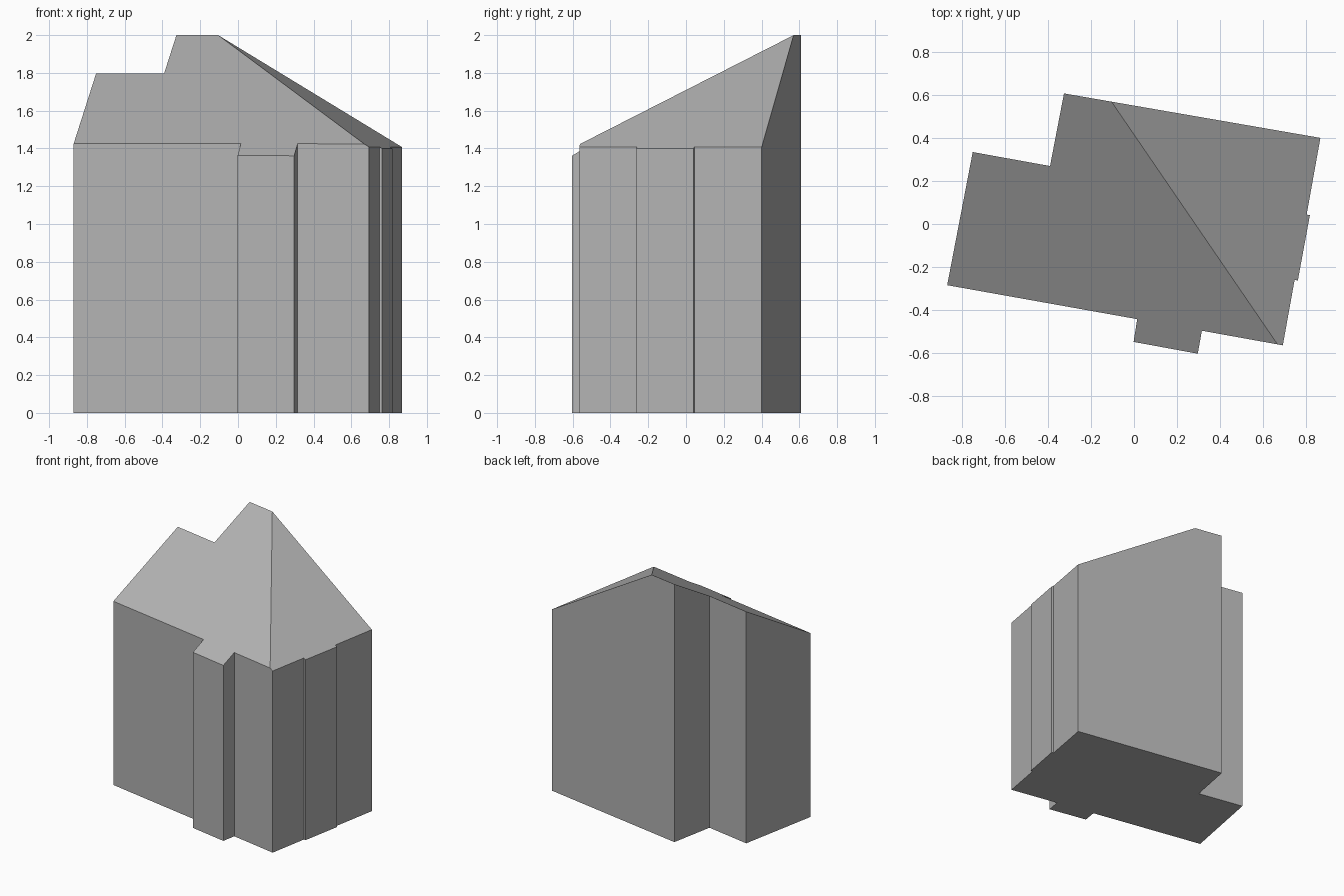
import bpy, bmesh
from mathutils import Vector

if "Cube" in bpy.data.objects:
    bpy.data.objects.remove(bpy.data.objects["Cube"])

# Footprint, counter-clockwise from the front left corner
outline = [(-0.87, -0.285), (0.015, -0.443), (-0.002, -0.549), (0.297, -0.604),
           (0.316, -0.497), (0.693, -0.565), (0.748, -0.26), (0.763, -0.263),
           (0.819, 0.041), (0.804, 0.044), (0.868, 0.401), (-0.326, 0.608),
           (-0.391, 0.27), (-0.751, 0.335)]

ALONG = Vector((0.984, -0.176, 0))   # along the front wall
INTO = Vector((0.176, 0.984, 0))     # from front to back

# Roof planes: the main slope rises to the back, the hip falls to the right
def main_slope(p):
    return 1.425 + 0.59 * (INTO.dot(p) + 0.434)

def hip_slope(p):
    return 2.0 - 0.6 * (ALONG.dot(p) + 0.204)

# Walls: extruded footprint
bm = bmesh.new()
base = bm.faces.new([bm.verts.new((x, y, 0)) for x, y in outline])
ext = bmesh.ops.extrude_face_region(bm, geom=[base], use_keep_orig=True)
for v in ext["geom"]:
    if isinstance(v, bmesh.types.BMVert):
        v.co.z = 1

# Hip line: split where the two slopes meet, then lift the top onto them
bmesh.ops.bisect_plane(bm, geom=bm.verts[:] + bm.edges[:] + bm.faces[:], dist=1e-5,
                       plane_co=(-0.105, 0.57, 0), plane_no=0.59 * INTO + 0.6 * ALONG)
for v in bm.verts:
    if v.co.z > 0.5:
        p = Vector((v.co.x, v.co.y, 0))
        v.co.z = min(2.0, main_slope(p), hip_slope(p))
bmesh.ops.recalc_face_normals(bm, faces=bm.faces[:])

mesh = bpy.data.meshes.new("building")
bm.to_mesh(mesh)
bm.free()
building = bpy.data.objects.new("building", mesh)
bpy.context.collection.objects.link(building)

# One plain grey
grey = bpy.data.materials.new("light grey")
grey.diffuse_color = (0.45, 0.45, 0.45, 1)
grey.use_nodes = True
grey.node_tree.nodes["Principled BSDF"].inputs["Base Color"].default_value = grey.diffuse_color
mesh.materials.append(grey)
